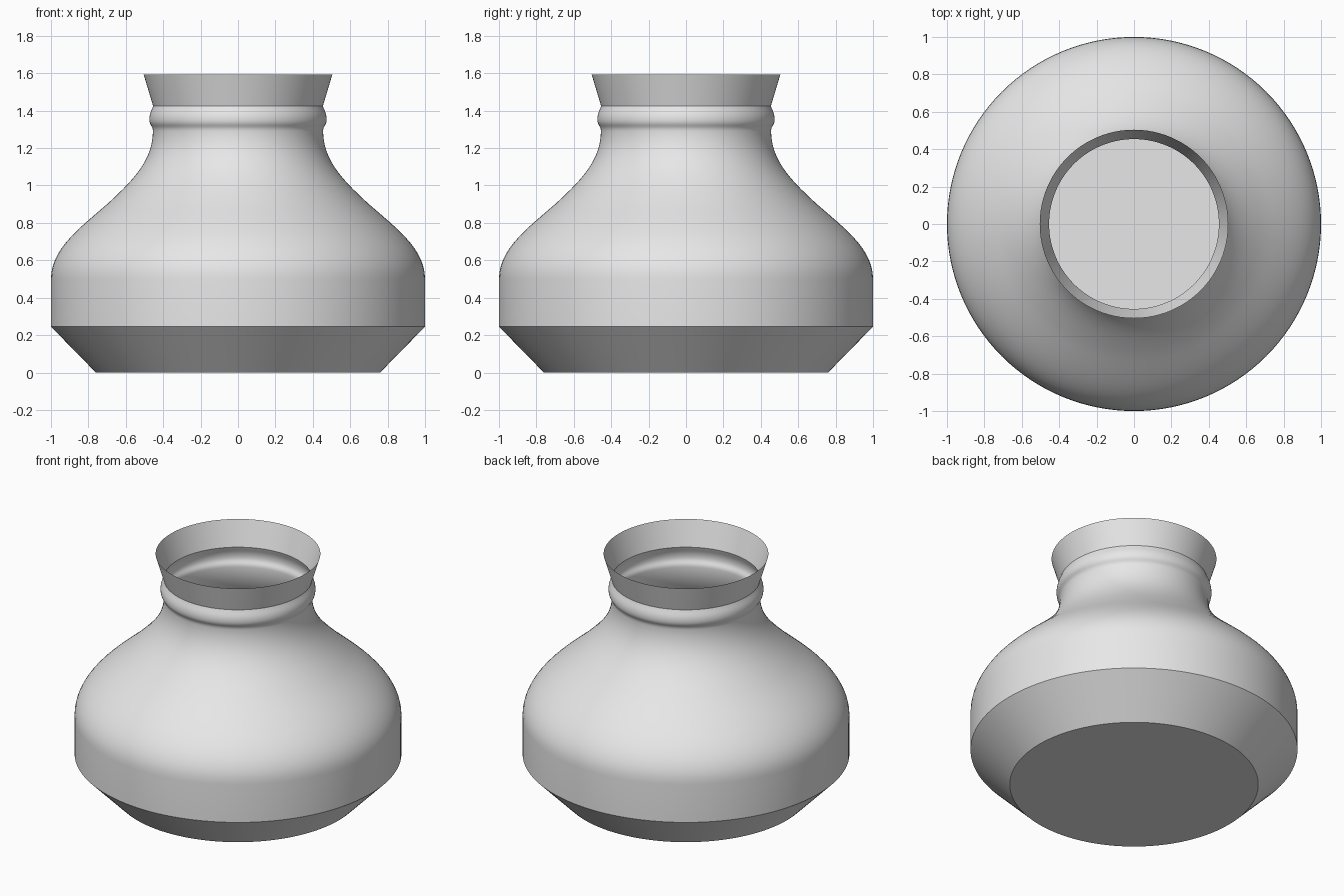
import bpy
import bmesh
import math
from mathutils import Vector, geometry

cube = bpy.data.objects.get("Cube")
if cube:
    bpy.data.objects.remove(cube, do_unlink=True)

SEGMENTS = 128


def bezier(a, b, c, d, steps):
    """Points along a curve in the radius/height plane, without the first."""
    pts = [Vector((r, 0, z)) for r, z in (a, b, c, d)]
    return geometry.interpolate_bezier(*pts, steps)[1:]


# Profile: flat base, bevelled foot, straight wall
profile = [Vector((r, 0, z)) for r, z in ((0, 0), (0.76, 0), (1, 0.245), (1, 0.5))]
# Shoulder curving out of the wall, then sweeping up into the neck
profile += bezier((1, 0.5), (1, 0.66), (0.85, 0.77), (0.70, 0.90), 14)
profile += bezier((0.70, 0.90), (0.57, 1.02), (0.455, 1.13), (0.455, 1.29), 14)
# Rounded bead around the neck
profile += bezier((0.455, 1.29), (0.455, 1.32), (0.474, 1.32), (0.474, 1.353), 8)
profile += bezier((0.474, 1.353), (0.474, 1.385), (0.462, 1.40), (0.454, 1.425), 8)
# Flared open rim
profile.append(Vector((0.504, 0, 1.592)))

# Revolve the profile into a thin open vessel
bm = bmesh.new()
verts = [bm.verts.new(p) for p in profile]
edges = [bm.edges.new(pair) for pair in zip(verts, verts[1:])]
bmesh.ops.spin(bm, geom=verts + edges, cent=(0, 0, 0), axis=(0, 0, 1),
               angle=math.tau, steps=SEGMENTS)
bmesh.ops.remove_doubles(bm, verts=bm.verts, dist=0.0001)
bmesh.ops.recalc_face_normals(bm, faces=bm.faces)
bm.faces.ensure_lookup_table()
base = min(bm.faces, key=lambda f: f.calc_center_median().z)
if base.normal.z > 0:
    bmesh.ops.reverse_faces(bm, faces=bm.faces)

mesh = bpy.data.meshes.new("vessel")
bm.to_mesh(mesh)
bm.free()
vessel = bpy.data.objects.new("vessel", mesh)
bpy.context.collection.objects.link(vessel)

# Plain light grey
grey = bpy.data.materials.new("light_grey")
grey.use_nodes = True
colour = (0.8, 0.8, 0.8, 1)
grey.diffuse_color = colour
grey.node_tree.nodes["Principled BSDF"].inputs["Base Color"].default_value = colour
mesh.materials.append(grey)

# Smooth walls, crisp base, foot and rim creases
bpy.ops.object.select_all(action="DESELECT")
vessel.select_set(True)
bpy.context.view_layer.objects.active = vessel
bpy.ops.object.shade_smooth_by_angle(angle=math.radians(30))
